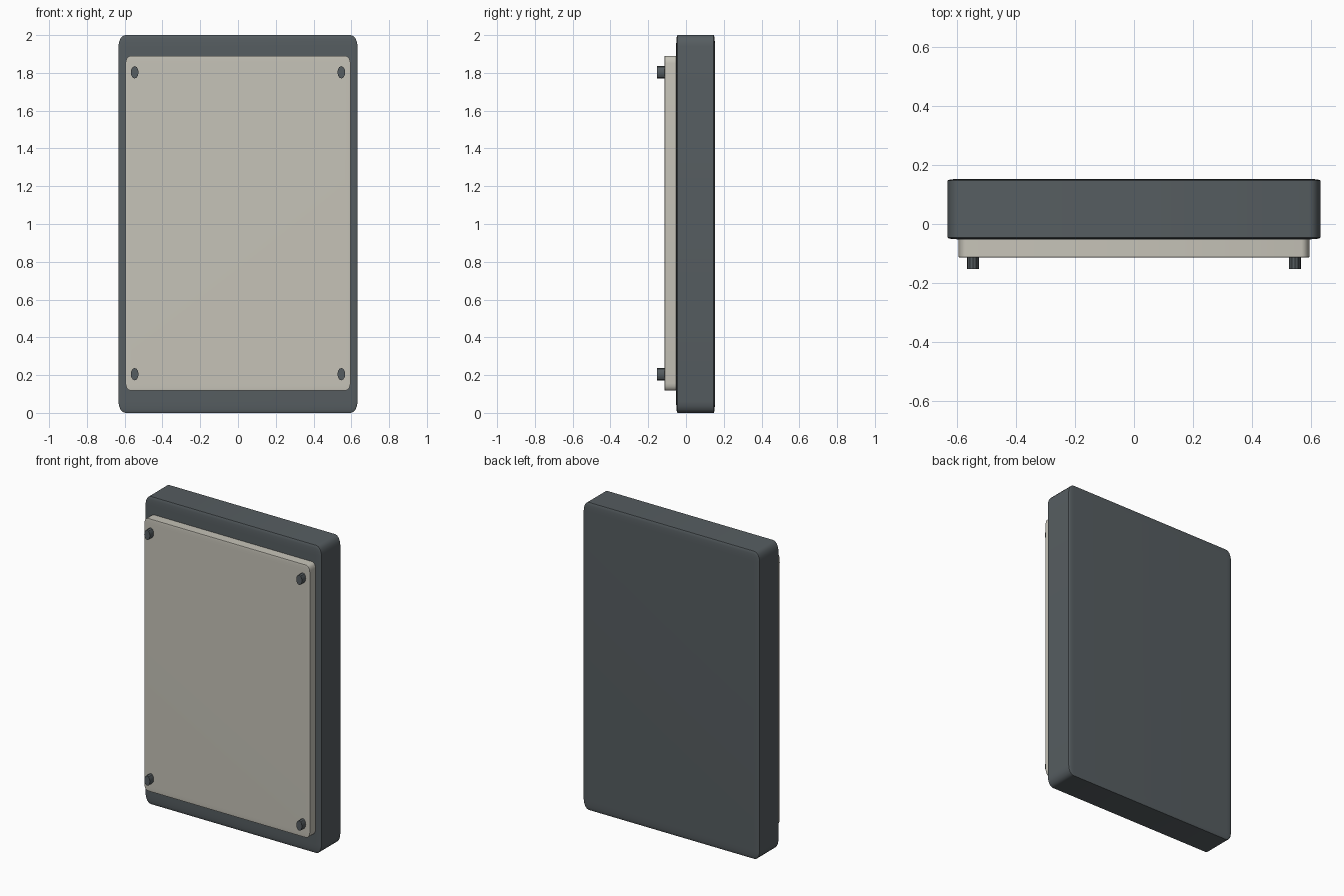
import bpy

cube = bpy.data.objects.get("Cube")
if cube:
    bpy.data.objects.remove(cube, do_unlink=True)


def make_material(name, rgb):
    mat = bpy.data.materials.new(name)
    mat.use_nodes = True
    colour = (*rgb, 1.0)
    mat.diffuse_color = colour
    mat.node_tree.nodes["Principled BSDF"].inputs["Base Color"].default_value = colour
    return mat


slate = make_material("slate_grey", (0.093, 0.11, 0.119))
beige = make_material("warm_beige", (0.565, 0.546, 0.479))


def finish(obj, name, mat):
    obj.name = name
    obj.data.materials.append(mat)
    bpy.ops.object.shade_smooth_by_angle()
    return obj


def rounded_slab(name, x_half, y_min, y_max, z_min, z_max, bevel, mat):
    """Box whose soft edges stretch with its proportions."""
    bpy.ops.mesh.primitive_cube_add(
        size=1, location=(0, (y_min + y_max) / 2, (z_min + z_max) / 2))
    obj = bpy.context.object
    mod = obj.modifiers.new("soft_edges", "BEVEL")
    mod.width = bevel
    mod.segments = 4
    bpy.ops.object.modifier_apply(modifier=mod.name)
    obj.scale = (2 * x_half, y_max - y_min, z_max - z_min)
    bpy.ops.object.transform_apply(location=False, rotation=False, scale=True)
    return finish(obj, name, mat)


# Main body and raised front panel
rounded_slab("body", 0.633, -0.052, 0.153, 0.0, 2.0, 0.03, slate)
rounded_slab("front_panel", 0.595, -0.114, -0.045, 0.118, 1.89, 0.022, beige)

# Oval pegs in the four panel corners
for side, x in (("right", -0.547), ("left", 0.547)):
    for level, z in (("lower", 0.205), ("upper", 1.803)):
        bpy.ops.mesh.primitive_cylinder_add(
            vertices=12, radius=1, depth=0.07,
            location=(x, -0.118, z), rotation=(1.5708, 0, 0))
        peg = bpy.context.object
        peg.scale = (0.0205, 0.0325, 1)
        bpy.ops.object.transform_apply(location=False, rotation=True, scale=True)
        finish(peg, f"{level}_{side}_peg", slate)
